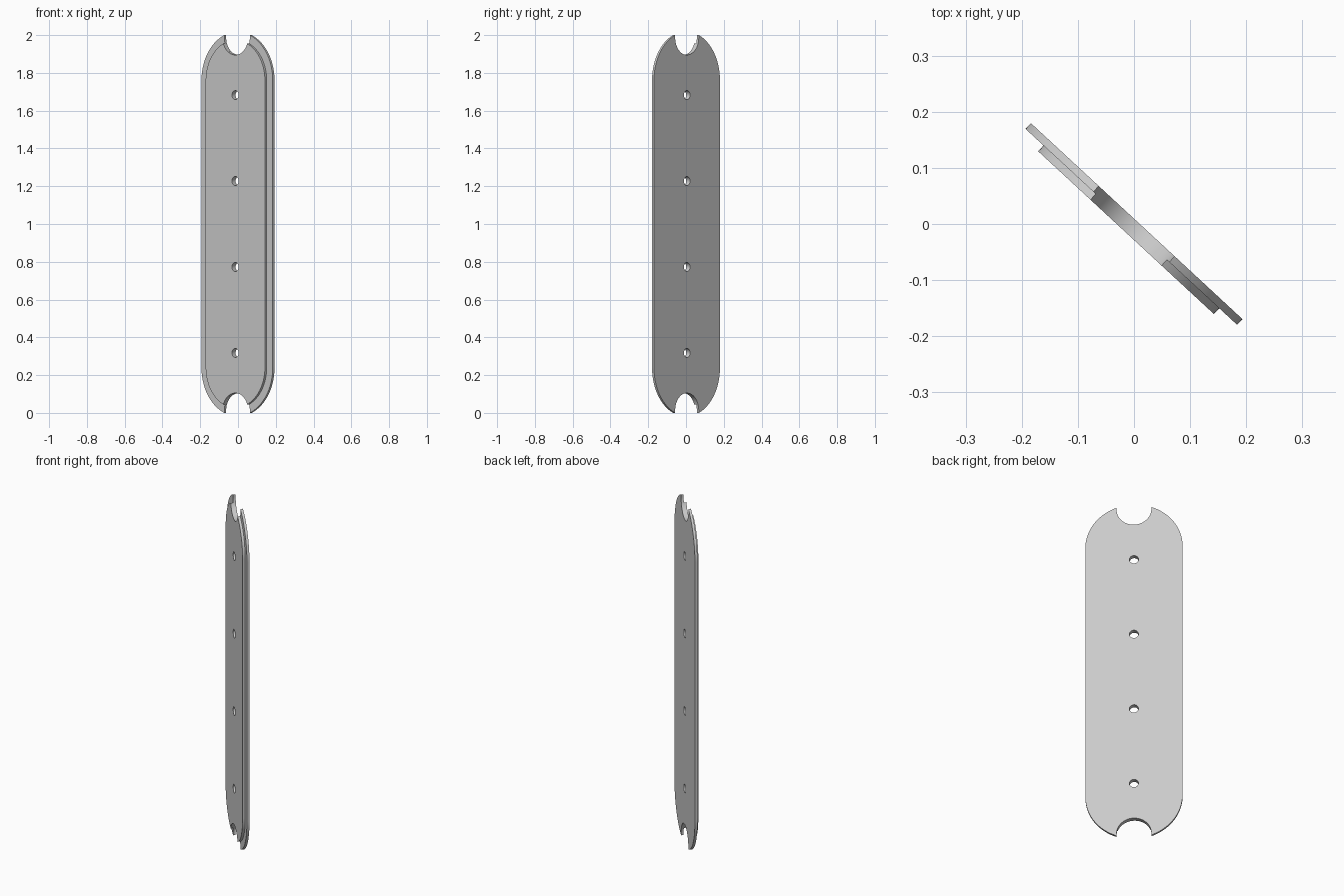
import bpy, bmesh
from math import sin, cos, pi, sqrt, asin, radians
from mathutils import Matrix

default = bpy.data.objects.get("Cube")
if default:
    bpy.data.objects.remove(default, do_unlink=True)

THICK = 0.014            # thickness of each layer
END_Z = 0.76             # centre of the rounded ends, from mid height
NOTCH_R = 0.092
NOTCH_Z = 0.987          # centre of the end notch, from mid height
HOLE_R = 0.024
HOLES = [0.2275 * k for k in (-3, -1, 1, 3)]

grey = bpy.data.materials.new("plain grey")
grey.use_nodes = True
grey.diffuse_color = (0.6, 0.6, 0.6, 1)
grey.node_tree.nodes["Principled BSDF"].inputs["Base Color"].default_value = (0.6, 0.6, 0.6, 1)


def arc(cx, cy, r, a, b, n):
    return [(cx + r * cos(a + (b - a) * i / n), cy + r * sin(a + (b - a) * i / n))
            for i in range(n + 1)]


def outline(r):
    """Stadium outline with a round-bottomed notch in each end."""
    rim = END_Z + sqrt(r * r - NOTCH_R ** 2)
    if rim > NOTCH_Z:                      # rim meets the straight notch wall
        x, y, start = NOTCH_R, rim, 0
    else:                                  # rim meets the round notch wall
        gap = NOTCH_Z - END_Z
        y = END_Z + (r * r - NOTCH_R ** 2 + gap * gap) / (2 * gap)
        x = sqrt(r * r - (y - END_Z) ** 2)
        start = asin((y - NOTCH_Z) / NOTCH_R)
    corner = asin((y - END_Z) / r)
    top = arc(0, END_Z, r, 0, corner, 24)
    top += arc(0, NOTCH_Z, NOTCH_R, start, -pi - start, 32)
    top += arc(0, END_Z, r, pi - corner, pi, 24)
    return top + [(-px, -py) for px, py in top]


def plate(name, r, offset):
    """Extruded flat profile with bolt holes, stood up and turned."""
    curve = bpy.data.curves.new(name + "_profile", "CURVE")
    curve.dimensions = "2D"
    curve.fill_mode = "BOTH"
    curve.extrude = THICK / 2
    loops = [outline(r)] + [arc(0, h, HOLE_R, 0, 2 * pi, 32)[:-1] for h in HOLES]
    for pts in loops:
        spline = curve.splines.new("POLY")
        spline.points.add(len(pts) - 1)
        for p, (x, y) in zip(spline.points, pts):
            p.co = (x, y, 0, 1)
        spline.use_cyclic_u = True
    temp = bpy.data.objects.new(name + "_profile", curve)
    bpy.context.collection.objects.link(temp)
    graph = bpy.context.evaluated_depsgraph_get()
    mesh = bpy.data.meshes.new_from_object(temp.evaluated_get(graph))
    bpy.data.objects.remove(temp, do_unlink=True)

    mesh.name = name
    bm = bmesh.new()
    bm.from_mesh(mesh)
    bmesh.ops.remove_doubles(bm, verts=bm.verts, dist=0.0001)
    bmesh.ops.recalc_face_normals(bm, faces=bm.faces)
    stand = (Matrix.Translation((0, 0, 1)) @ Matrix.Rotation(radians(-42.8), 4, "Z")
             @ Matrix.Rotation(radians(90), 4, "X") @ Matrix.Translation((0, 0, offset)))
    bmesh.ops.transform(bm, matrix=stand, verts=bm.verts)
    bm.to_mesh(mesh)
    bm.free()
    mesh.materials.clear()
    mesh.materials.append(grey)
    obj = bpy.data.objects.new(name, mesh)
    bpy.context.collection.objects.link(obj)
    bpy.ops.object.select_all(action="DESELECT")
    obj.select_set(True)
    bpy.context.view_layer.objects.active = obj
    bpy.ops.object.shade_smooth_by_angle(angle=radians(30))


# Wide back layer and the narrower raised layer in front of it
plate("back_plate", 0.257, 0)
plate("front_plate", 0.2135, THICK)
